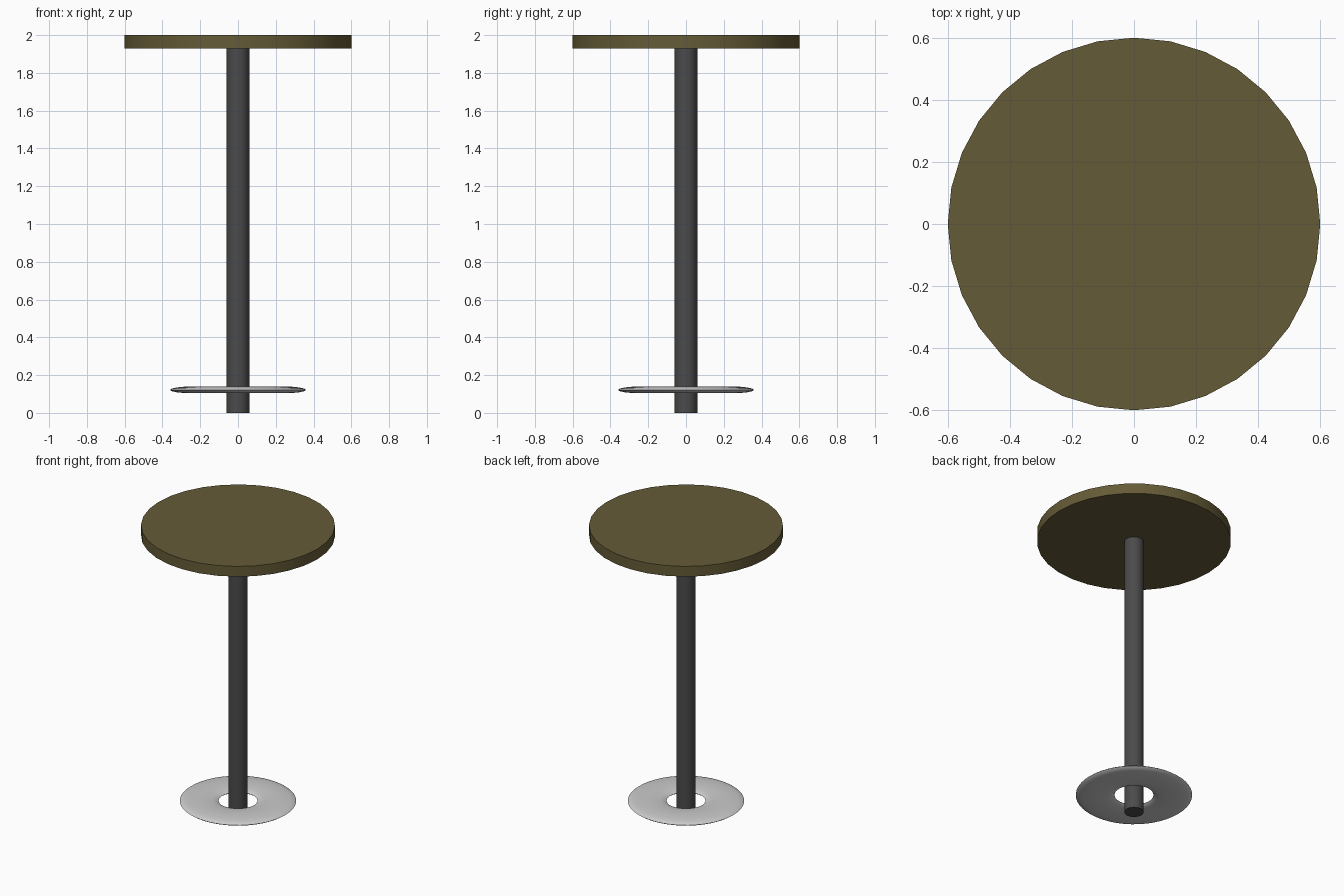
import bpy
import math

cube = bpy.data.objects.get("Cube")
if cube:
    bpy.data.objects.remove(cube, do_unlink=True)


def material(name, color):
    mat = bpy.data.materials.new(name)
    mat.use_nodes = True
    rgba = (*color, 1.0)
    mat.diffuse_color = rgba
    bsdf = next(n for n in mat.node_tree.nodes if n.type == "BSDF_PRINCIPLED")
    bsdf.inputs["Base Color"].default_value = rgba
    return mat


def finish(name, mat):
    obj = bpy.context.object
    obj.name = name
    obj.data.materials.append(mat)
    bpy.ops.object.shade_smooth_by_angle(angle=math.radians(30))
    return obj


def disc(name, radius, bottom, top, mat):
    bpy.ops.mesh.primitive_cylinder_add(
        vertices=32, radius=radius, depth=top - bottom,
        location=(0, 0, (bottom + top) / 2))
    return finish(name, mat)


olive = material("olive wood", (0.13, 0.105, 0.038))
dark = material("dark metal", (0.07, 0.07, 0.07))
steel = material("light steel", (0.6, 0.6, 0.6))

# Round top and its central pole
disc("table_top", 0.6, 1.93, 2.0, olive)
disc("pole", 0.06, 0.0, 1.93, dark)

# Flattened foot ring floating around the pole
bpy.ops.mesh.primitive_torus_add(
    major_segments=48, minor_segments=16,
    major_radius=0.24, minor_radius=0.12, location=(0, 0, 0.122))
bpy.context.object.scale.z = 0.15
bpy.ops.object.transform_apply(location=False, rotation=False, scale=True)
ring = finish("foot_ring", steel)
ring.data.shade_smooth()
